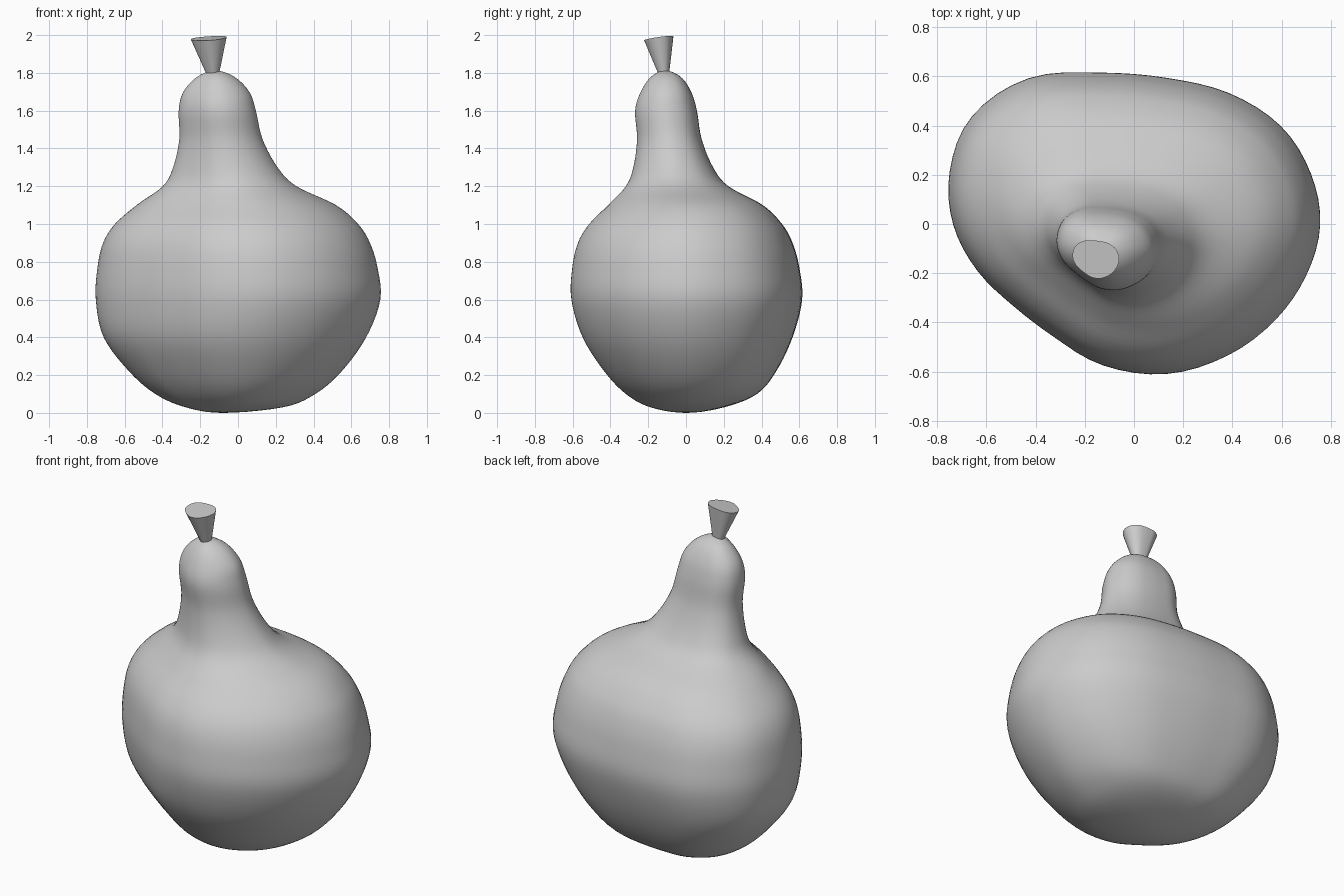
import bpy
import bmesh
from math import cos, sin, tau
from mathutils import Vector

default_cube = bpy.data.objects.get("Cube")
if default_cube:
    bpy.data.objects.remove(default_cube, do_unlink=True)


def catmull(a, b, c, d, t):
    """Value between b and c on a smooth curve through four controls."""
    return 0.5 * (2 * b + (c - a) * t
                  + (2 * a - 5 * b + 4 * c - d) * t ** 2
                  + (3 * b - a - 3 * c + d) * t ** 3)


def smooth_run(values, steps):
    """Resample a run whose first and last values are padding."""
    result = []
    for i in range(1, len(values) - 2):
        four = values[i - 1:i + 3]
        result += [catmull(*four, s / steps) for s in range(steps)]
    return result + [values[-2]]


def mirrored(row):
    """Continue a row past a pole by swapping its opposite sides."""
    z, left, right, front, back = row
    return Vector((z, right, left, back, front))


def fit_outline(outline, left, right, front, back):
    """Stretch the unit outline between the given limits."""
    mid_x, mid_y = (left + right) / 2, (front + back) / 2
    half_x, half_y = (right - left) / 2, (back - front) / 2
    return [(mid_x + p.x * half_x, mid_y + p.y * half_y) for p in outline]


def loft(name, rings, start_pole=None, end_pole=None):
    """Skin a stack of rings, closing each end with a fan or a flat cap."""
    bm = bmesh.new()
    loops = [[bm.verts.new(co) for co in ring] for ring in rings]
    count = len(loops[0])
    for lower, upper in zip(loops, loops[1:]):
        for i in range(count):
            j = (i + 1) % count
            bm.faces.new((lower[i], lower[j], upper[j], upper[i]))
    for loop, pole in ((loops[0], start_pole), (loops[-1], end_pole)):
        if pole is None:
            bm.faces.new(loop)
            continue
        tip = bm.verts.new(pole)
        for i in range(count):
            bm.faces.new((loop[i], loop[(i + 1) % count], tip))
    bmesh.ops.recalc_face_normals(bm, faces=bm.faces)
    mesh = bpy.data.meshes.new(name)
    bm.to_mesh(mesh)
    bm.free()
    obj = bpy.data.objects.new(name, mesh)
    bpy.context.collection.objects.link(obj)
    bpy.ops.object.select_all(action='DESELECT')
    obj.select_set(True)
    bpy.context.view_layer.objects.active = obj
    bpy.ops.object.shade_smooth_by_angle()


# Lopsided cross-section shared by body, neck and stem: radii at equal angles
radii = [.998, 1.008, 1.026, 1.015, .995, 1.03, 1.128, 1.13, 1.05,
         .968, .893, .842, .86, .95, 1.008, 1.005, .988, .983]
radii = smooth_run(radii[-1:] + radii + radii[:2], 4)[:-1]
outline = [Vector((r * cos(tau * i / len(radii)), r * sin(tau * i / len(radii))))
           for i, r in enumerate(radii)]

# Gourd body: height, then left, right, front and back limits
profile = [(0, -.08, -.08, 0, 0),
           (.03, -.28, .24, -.19, .2),
           (.1, -.44, .41, -.32, .37),
           (.22, -.58, .55, -.435, .47),
           (.4, -.715, .68, -.55, .555),
           (.6, -.757, .755, -.61, .605),
           (.77, -.748, .74, -.605, .59),
           (.9, -.718, .7, -.575, .555),
           (1, -.655, .637, -.515, .5),
           (1.1, -.54, .52, -.415, .4),
           (1.2, -.4, .31, -.32, .22),
           (1.3, -.345, .21, -.28, .14),
           (1.45, -.312, .13, -.26, .08),
           (1.6, -.315, .095, -.27, .055),
           (1.7, -.29, .06, -.24, .025),
           (1.78, -.215, -.02, -.185, -.03),
           (1.812, -.12, -.12, -.11, -.11)]
rows = [Vector(r) for r in profile]
rows = smooth_run([mirrored(rows[1])] + rows + [mirrored(rows[-2])], 5)
body_rings = [[(x, y, row[0]) for x, y in fit_outline(outline, *row[1:])]
              for row in rows[1:-1]]
base, crown = [(row[1], row[3], row[0]) for row in (rows[0], rows[-1])]
loft("gourd_body", body_rings, base, crown)

# Flared stem with a slanted flat top
stem_limits = [(-.168, -.1, -.147, -.09), (-.25, -.06, -.222, -.068)]
foot, rim = [fit_outline(outline, *limits) for limits in stem_limits]
stem_rings = [[(x, y, 1.795) for x, y in foot],
              [(x, y, 2.015 + .08 * x + .14 * y) for x, y in rim]]
loft("stem", stem_rings)
